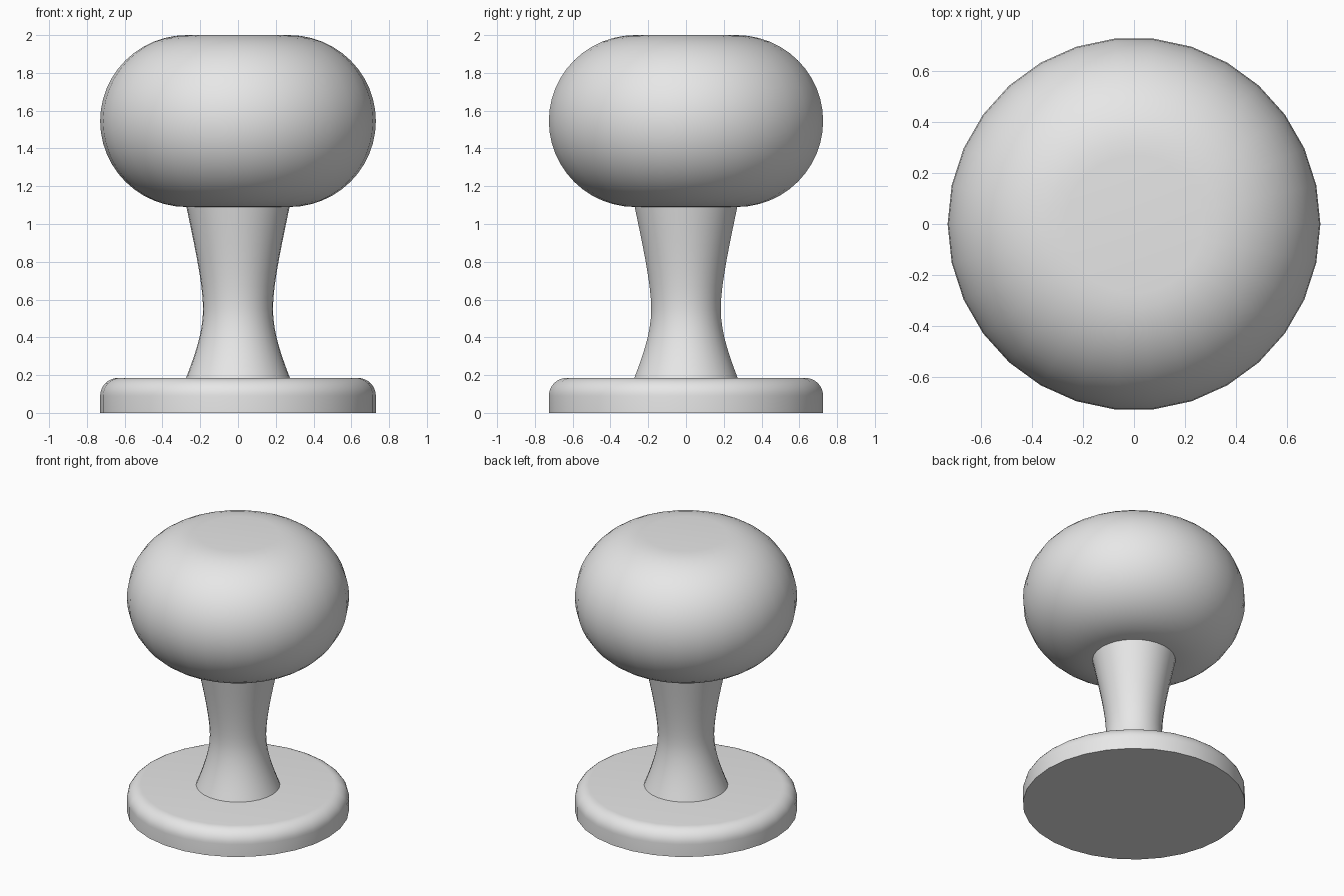
import bpy
import bmesh
from math import cos, sin, pi, radians
from mathutils import Matrix, Vector
from mathutils.geometry import interpolate_bezier

SIDES = 30

cube = bpy.data.objects.get("Cube")
if cube:
    bpy.data.objects.remove(cube, do_unlink=True)

grey = bpy.data.materials.new("light grey")
grey.use_nodes = True
colour = (0.8, 0.8, 0.8, 1)
grey.diffuse_color = colour
grey.node_tree.nodes["Principled BSDF"].inputs["Base Color"].default_value = colour


def arc(r, z, width, height, start, end, steps):
    """Profile points on an elliptical arc, angles in degrees."""
    angles = [radians(start + (end - start) * i / steps) for i in range(steps + 1)]
    return [(r + width * cos(a), z + height * sin(a)) for a in angles]


def bezier(*points, steps=8):
    """Profile points on a cubic curve."""
    curve = interpolate_bezier(*[Vector((r, 0, z)) for r, z in points], steps + 1)
    return [(p.x, p.z) for p in curve]


def lathe(name, profile):
    """Turn a bottom-to-top profile around z and cap both ends."""
    bm = bmesh.new()
    rings = []
    for r, z in profile:
        rings.append([bm.verts.new(Matrix.Rotation(2 * pi * i / SIDES, 3, 'Z') @ Vector((r, 0, z)))
                      for i in range(SIDES)])
    for low, high in zip(rings, rings[1:]):
        for i in range(SIDES):
            j = (i + 1) % SIDES
            bm.faces.new((low[i], low[j], high[j], high[i]))
    bm.faces.new(rings[0][::-1])
    bm.faces.new(rings[-1])
    mesh = bpy.data.meshes.new(name)
    bm.to_mesh(mesh)
    bm.free()
    mesh.materials.append(grey)
    obj = bpy.data.objects.new(name, mesh)
    bpy.context.collection.objects.link(obj)
    bpy.ops.object.select_all(action='DESELECT')
    obj.select_set(True)
    bpy.context.view_layer.objects.active = obj
    bpy.ops.object.shade_smooth_by_angle(angle=radians(30))
    return obj


# Round base plate with a filleted upper rim
lathe("base_plate", [(0.73, 0)] + arc(0.635, 0.09, 0.095, 0.095, 0, 90, 8))

# Waisted stem, narrowest below the middle
lower = bezier((0.275, 0.185), (0.235, 0.29), (0.185, 0.42), (0.185, 0.55))
upper = bezier((0.185, 0.55), (0.185, 0.69), (0.24, 0.93), (0.275, 1.1))
lathe("stem", lower + upper[1:])

# Bulging knob with flat top and underside
lathe("knob", arc(0.27, 1.545, 0.46, 0.455, -90, 90, 24))
